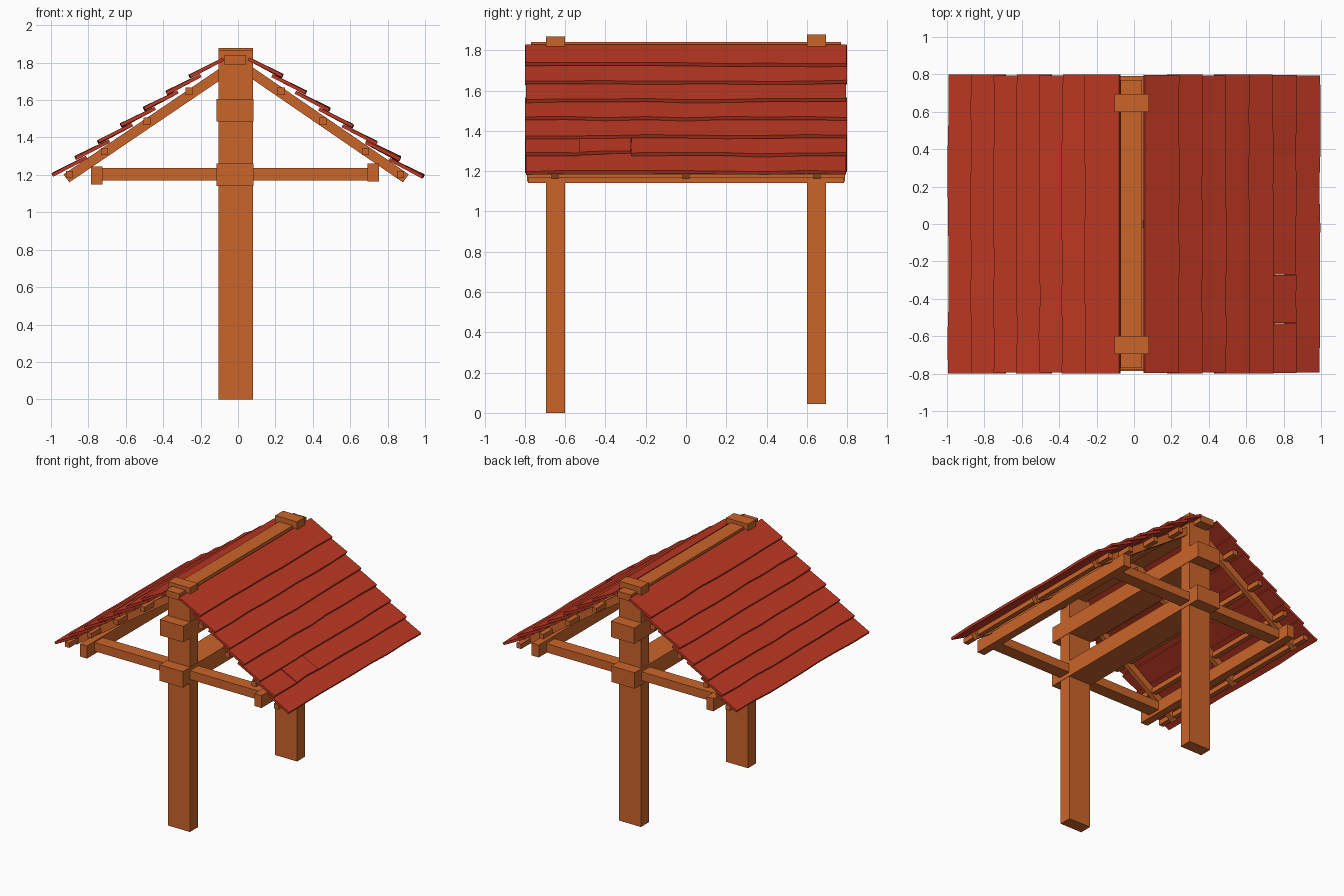
import bpy, bmesh, math, random
from mathutils import Matrix

if "Cube" in bpy.data.objects:
    bpy.data.objects.remove(bpy.data.objects["Cube"])

random.seed(4)


def material(name, rgb):
    m = bpy.data.materials.new(name)
    m.diffuse_color = (*rgb, 1)
    m.use_nodes = True
    m.node_tree.nodes["Principled BSDF"].inputs["Base Color"].default_value = m.diffuse_color
    return m


wood = material("orange_wood", (0.60, 0.13, 0.023))
red = material("red_shingle", (0.52, 0.04, 0.017))
CX = -0.016  # ridge line


def finish(name, bm, mat):
    bmesh.ops.recalc_face_normals(bm, faces=bm.faces)
    me = bpy.data.meshes.new(name)
    bm.to_mesh(me)
    bm.free()
    me.materials.append(mat)
    ob = bpy.data.objects.new(name, me)
    bpy.context.collection.objects.link(ob)
    return ob


def box(name, x0, x1, y0, y1, z0, z1):
    bm = bmesh.new()
    bmesh.ops.create_cube(bm, size=1, matrix=Matrix.Translation(
        ((x0 + x1) / 2, (y0 + y1) / 2, (z0 + z1) / 2)) @ Matrix.Diagonal((x1 - x0, y1 - y0, z1 - z0, 1)))
    return finish(name, bm, wood)


def loft(name, sections, mat):
    """Closed strip through equal-length point rings."""
    bm = bmesh.new()
    rings = [[bm.verts.new(p) for p in s] for s in sections]
    n = len(rings[0])
    for a, b in zip(rings, rings[1:]):
        for i in range(n):
            bm.faces.new((a[i], a[(i + 1) % n], b[(i + 1) % n], b[i]))
    bm.faces.new(rings[0])
    bm.faces.new(rings[-1])
    return finish(name, bm, mat)


# posts, rising through the ridge
box("front_post", -0.105, 0.08, -0.695, -0.60, 0, 1.867)
box("back_post", -0.105, 0.08, 0.60, 0.695, 0.045, 1.878)

# beams running front to back
box("lower_beam", -0.115, 0.083, -0.785, 0.785, 1.14, 1.262)
box("upper_beam", -0.115, 0.083, -0.78, 0.79, 1.485, 1.607)
box("ridge_beam", -0.072, 0.042, -0.77, 0.77, 1.79, 1.84)
box("left_plate", -0.785, -0.725, -0.79, 0.79, 1.148, 1.245)
box("right_plate", 0.693, 0.753, -0.79, 0.79, 1.165, 1.26)

# cross beams through the posts
for name, y in (("front", -0.65), ("back", 0.65)):
    box(name + "_cross_beam", -0.77, 0.74, y - 0.05, y + 0.05, 1.17, 1.237)

# rafters: slanted boards on each side
for side, s in (("left", -1), ("right", 1)):
    tip = -0.933 if s < 0 else 0.913
    top_z = 1.825 if s < 0 else 1.84
    for k, y in enumerate((-0.65, 0, 0.65)):
        prof = [(tip, 1.203), (CX, top_z), (CX, top_z - 0.065), (tip - s * 0.031, 1.16)]
        loft(f"{side}_rafter_{k}", [[(x, yy, z) for x, z in prof]
                                    for yy in (y - 0.0175, y + 0.0175)], wood)
    # thin battens carrying the shingles
    for k, (d, z) in enumerate(((0.884, 1.203), (0.697, 1.326), (0.471, 1.487), (0.247, 1.647))):
        x = CX + s * d
        box(f"{side}_batten_{k}", x - 0.019, x + 0.019, -0.78, 0.78, z - 0.019, z + 0.019)


def shingle(name, s, x, z, y0, y1, n, lift=0.0):
    """Tilted board with a slightly uneven lower edge."""
    run, rise, t = 0.187, 0.092, 0.018
    a = math.atan2(rise, run)
    nx, nz = s * t * math.sin(a), t * math.cos(a)
    secs = []
    for i in range(n + 1):
        y = y0 + (y1 - y0) * i / n
        dz = random.uniform(-0.004, 0.004) + lift
        dx = random.uniform(-0.004, 0.004)
        xl, zl = x - s * 0.006 + dx, z + dz
        xt, zt = x - s * run, z + rise + lift
        secs.append([(xl - nx, y, zl - nz), (xl, y, zl), (xt, y, zt), (xt - nx, y, zt - nz)])
    loft(name, secs, red)


# seven overlapping shingle rows per side
for side, s, x0, step, z0, zs in (("left", -1, -1.0, 0.122, 1.21, 0.0875),
                                  ("right", 1, 1.0, 0.1255, 1.2, 0.0895)):
    for r in range(7):
        x, z = x0 - s * step * r, z0 + zs * r
        if s > 0 and r == 1:  # row with one loose board
            for k, (a, b, l) in enumerate(((-0.797, -0.532, 0), (-0.53, -0.272, 0.007), (-0.27, 0.797, 0))):
                shingle(f"right_shingle_row_1_{k}", s, x, z, a, b, 2 + 3 * (k == 2), l)
        else:
            e = random.uniform(0, 0.006)
            shingle(f"{side}_shingle_row_{r}", s, x, z, -0.8 + e, 0.8 - e, 8)
